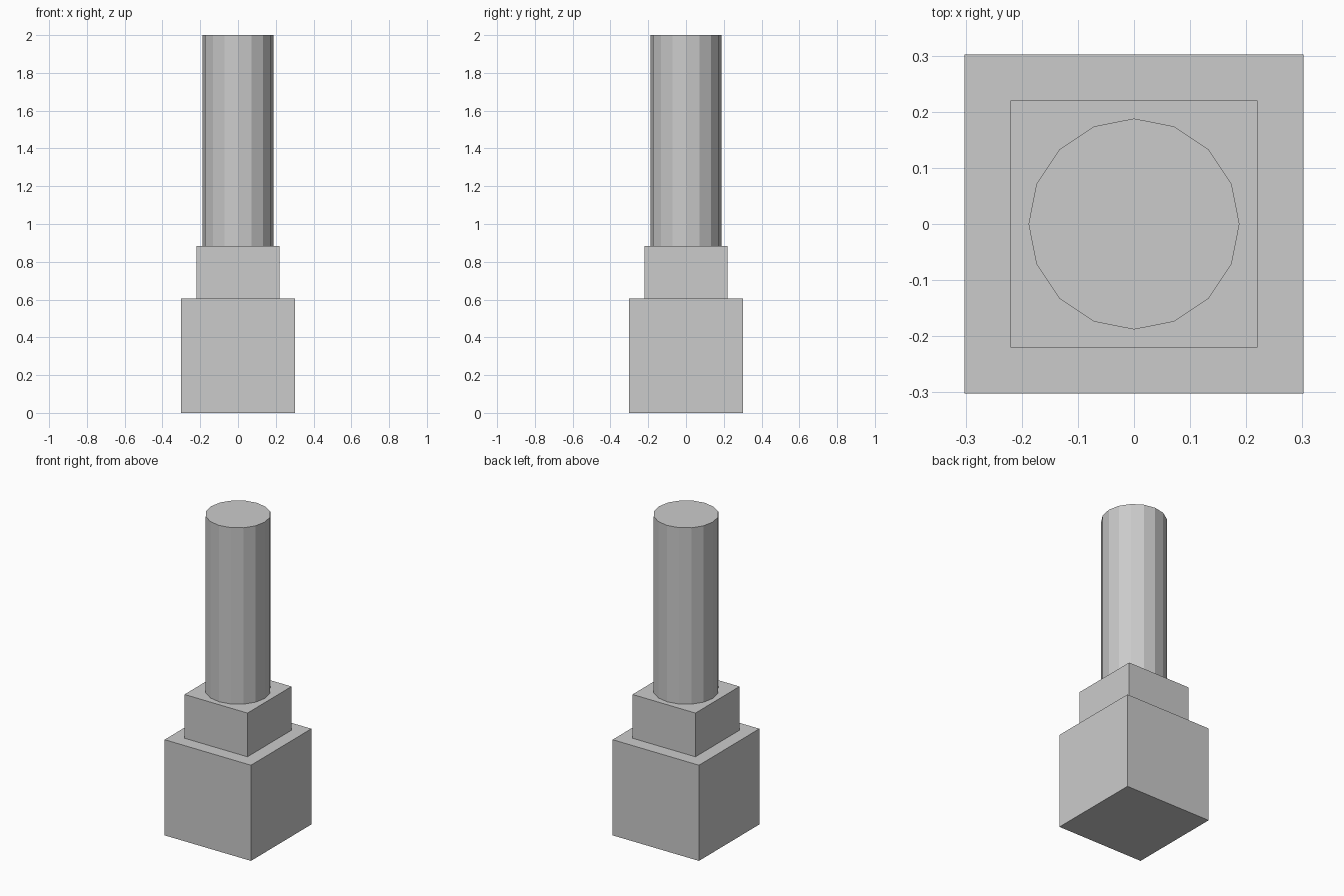
import bpy

if "Cube" in bpy.data.objects:
    bpy.data.objects.remove(bpy.data.objects["Cube"])


def block(name, width, z0, z1):
    bpy.ops.mesh.primitive_cube_add(size=1, location=(0, 0, (z0 + z1) / 2))
    ob = bpy.context.object
    ob.name = name
    ob.scale = (width, width, z1 - z0)
    bpy.ops.object.transform_apply(location=False, rotation=False, scale=True)
    return ob


BASE_TOP, COLLAR_TOP, TOP = 0.606, 0.883, 2.0

# Square base and the narrower collar on it
block("base_block", 0.605, 0, BASE_TOP)
block("collar_block", 0.441, BASE_TOP, COLLAR_TOP)

# Sixteen-sided post, flat shaded
bpy.ops.mesh.primitive_cylinder_add(
    vertices=16, radius=0.188, depth=TOP - COLLAR_TOP,
    location=(0, 0, (TOP + COLLAR_TOP) / 2))
bpy.context.object.name = "round_post"
